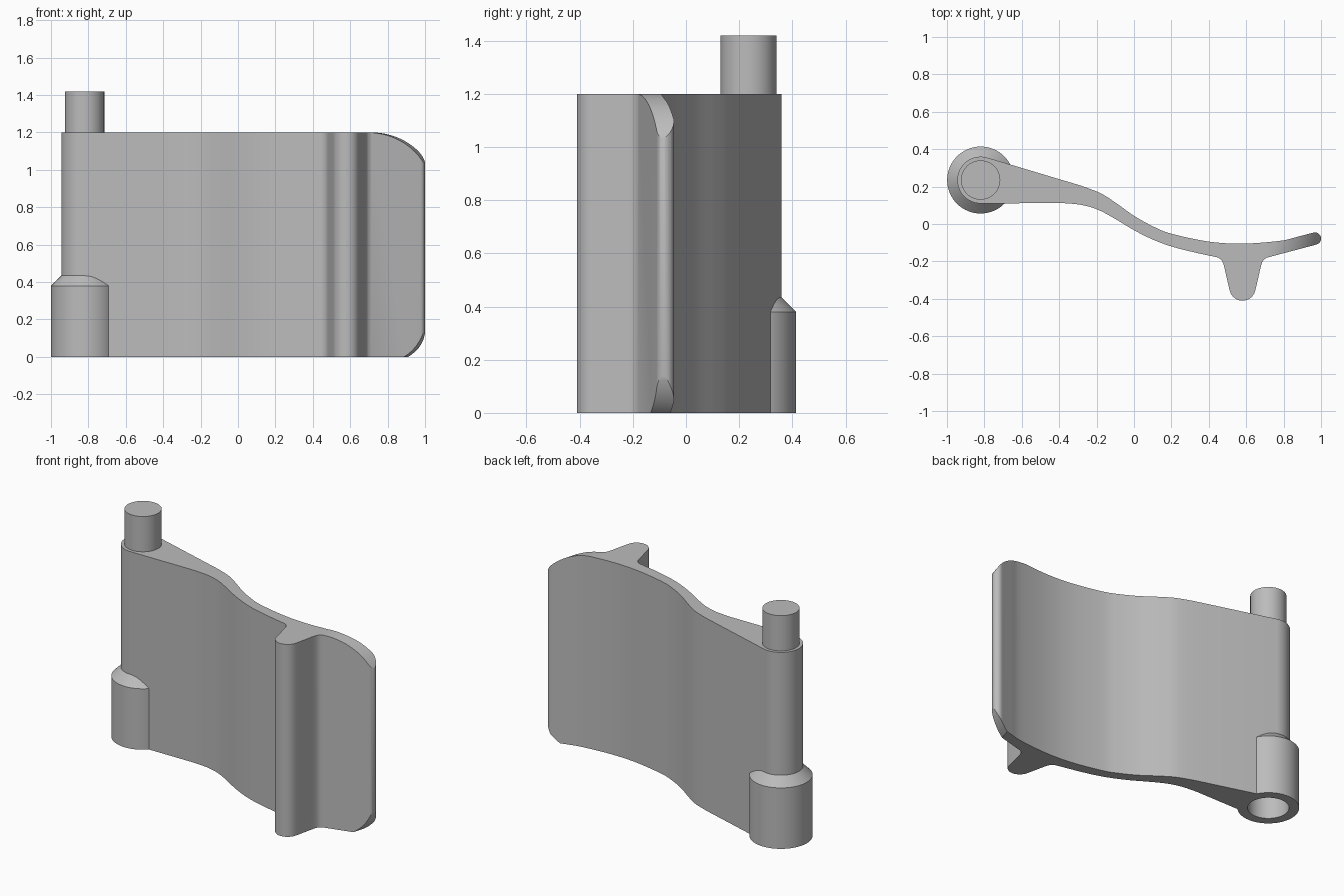
import bpy, bmesh, math
from mathutils import Vector

cube = bpy.data.objects.get("Cube")
if cube:
    bpy.data.objects.remove(cube, do_unlink=True)

HEIGHT = 1.2
AXIS = Vector((-0.82, 0.235))   # hinge axis in plan

grey = bpy.data.materials.new("plain grey")
grey.use_nodes = True
grey.diffuse_color = (0.5, 0.5, 0.5, 1)
grey.node_tree.nodes["Principled BSDF"].inputs["Base Color"].default_value = (0.5, 0.5, 0.5, 1)


def new_object(name, bm):
    bmesh.ops.recalc_face_normals(bm, faces=bm.faces)
    mesh = bpy.data.meshes.new(name)
    bm.to_mesh(mesh)
    bm.free()
    mesh.materials.append(grey)
    obj = bpy.data.objects.new(name, mesh)
    bpy.context.collection.objects.link(obj)
    return obj


def prism(name, bottom, shift):
    """Extrude a closed 3D outline along a vector."""
    bm = bmesh.new()
    face = bm.faces.new([bm.verts.new(p) for p in bottom])
    out = bmesh.ops.extrude_face_region(bm, geom=[face])
    bmesh.ops.translate(bm, vec=shift, verts=[v for v in out["geom"] if isinstance(v, bmesh.types.BMVert)])
    return new_object(name, bm)


def lathe(name, profile, steps=64):
    """Revolve a closed (radius, z) profile about the hinge axis."""
    bm = bmesh.new()
    rings = []
    for i in range(steps):
        a = math.tau * i / steps
        rings.append([bm.verts.new((AXIS.x + r * math.cos(a), AXIS.y + r * math.sin(a), z)) for r, z in profile])
    n = len(profile)
    for i in range(steps):
        a, b = rings[i], rings[(i + 1) % steps]
        for j in range(n):
            k = (j + 1) % n
            bm.faces.new((a[j], b[j], b[k], a[k]))
    return new_object(name, bm)


def cylinder(name, radius, z0, z1):
    bm = bmesh.new()
    bmesh.ops.create_cone(bm, cap_ends=True, segments=64, radius1=radius, radius2=radius, depth=z1 - z0)
    bmesh.ops.translate(bm, verts=bm.verts, vec=(AXIS.x, AXIS.y, (z0 + z1) / 2))
    return new_object(name, bm)


def arc(cx, cy, r, start, end, steps=20):
    angles = [math.radians(start + (end - start) * i / steps) for i in range(steps + 1)]
    return [(cx + r * math.cos(a), cy + r * math.sin(a)) for a in angles]


def spline(points, steps=6):
    """Smooth curve passing through the points."""
    p = [Vector(q) for q in points]
    p = [2 * p[0] - p[1]] + p + [2 * p[-1] - p[-2]]
    out = []
    for a, b, c, d in zip(p, p[1:], p[2:], p[3:]):
        for i in range(steps):
            t = i / steps
            q = 0.5 * (2 * b + (c - a) * t + (2 * a - 5 * b + 4 * c - d) * t * t + (3 * b - a - 3 * c + d) * t ** 3)
            out.append(tuple(q))
    return out + [tuple(p[-2])]


def cut(obj, cutter, operation):
    mod = obj.modifiers.new(operation.lower(), "BOOLEAN")
    mod.object, mod.operation, mod.solver = cutter, operation, "EXACT"
    bpy.context.view_layer.objects.active = obj
    bpy.ops.object.modifier_apply(modifier=mod.name)
    bpy.data.objects.remove(cutter, do_unlink=True)


# Curved panel outline: barrel, front face, rib, rounded tip, back face
barrel = arc(AXIS.x, AXIS.y, 0.125, 73, 270, 32)
front = spline([(-0.38, 0.112), (-0.28, 0.102), (-0.19, 0.075), (-0.1, 0.027), (0, -0.033),
                (0.1, -0.083), (0.2, -0.12), (0.32, -0.151), (0.44, -0.177)])
rib_x = 0.58
flank = spline([(-0.13, -0.18), (-0.112, -0.194), (-0.1, -0.22), (-0.085, -0.285), (-0.07, -0.35)], 4)
nose = arc(0, -0.34, 0.07, 195, 345, 18)
rib = ([(rib_x + x, y) for x, y in flank] + [(rib_x + x, y) for x, y in nose]
       + [(rib_x - x, y) for x, y in reversed(flank)])
tip = arc(0.967, -0.078, 0.033, -73, 107, 14)
back = spline([(0.88, -0.067), (0.78, -0.09), (0.58, -0.105), (0.4, -0.094), (0.2, -0.052),
               (0.1, -0.012), (0, 0.044), (-0.1, 0.115), (-0.18, 0.165), (-0.28, 0.204)])
outline = barrel + front + rib + tip + back
panel = prism("curved_panel", [(x, y, -0.1) for x, y in outline], (0, 0, HEIGHT + 0.2))

# Trim the panel to height and round its free corners, slightly skewed
skew = 0.3
side = ([(-1.5, 0), (-1.5, HEIGHT)] + arc(0.72, HEIGHT - 0.316, 0.316, 90, 0, 24)
        + arc(0.765, 0.198, 0.24, 0, -55.6, 16))
trim = prism("trim_shape", [(x - skew * 0.6, -0.69, z) for x, z in side], (skew * 1.2, 1.2, 0))
cut(panel, trim, "INTERSECT")

# Pin socket in the lower end of the barrel
BORE = 0.12
cut(panel, cylinder("bore_shape", BORE + 0.001, -0.1, 0.25), "DIFFERENCE")

# Collar around the socket with a sloping shoulder
collar = lathe("socket_collar", [(BORE, 0), (0.179, 0), (0.179, 0.38), (0.124, 0.435), (BORE, 0.435)])

# Hinge pin on top
pin = cylinder("hinge_pin", 0.105, HEIGHT - 0.02, 1.42)

bpy.ops.object.select_all(action="DESELECT")
for obj in (panel, collar, pin):
    obj.select_set(True)
bpy.context.view_layer.objects.active = panel
bpy.ops.object.shade_smooth_by_angle(angle=math.radians(30))
